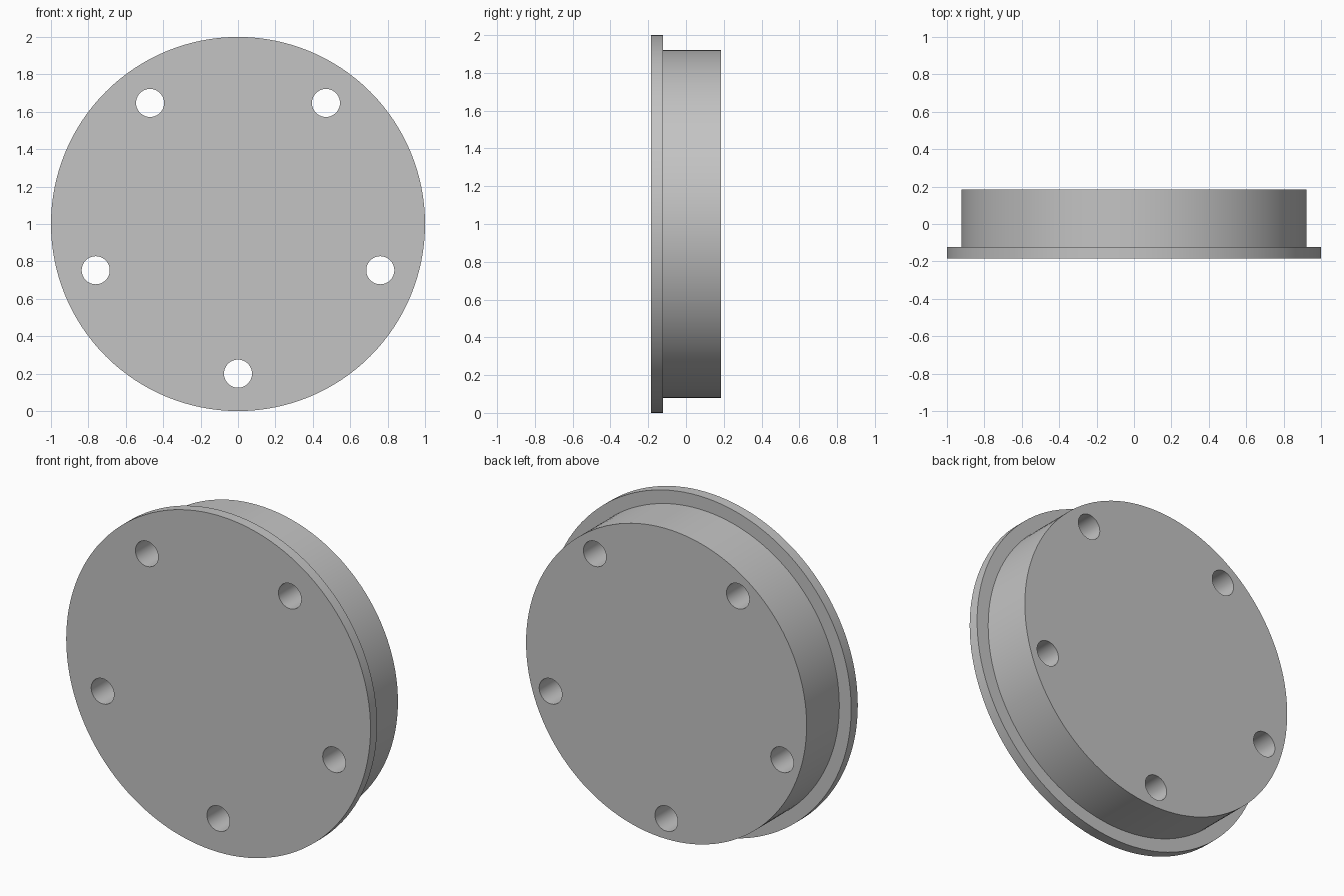
import bpy
import bmesh
from math import radians, cos, sin
from mathutils import Matrix, Vector

cube = bpy.data.objects.get("Cube")
if cube:
    bpy.data.objects.remove(cube, do_unlink=True)

SIDES = 128
DEPTH = 0.369        # overall thickness along y
FLANGE = 0.062       # flange thickness
FRONT, BACK = -DEPTH / 2, DEPTH / 2
CENTRE_Z = 1.0

grey = bpy.data.materials.new("plain grey")
grey.use_nodes = True
colour = (0.55, 0.55, 0.55, 1.0)
grey.diffuse_color = colour
grey.node_tree.nodes["Principled BSDF"].inputs["Base Color"].default_value = colour


def new_object(name, bm):
    bmesh.ops.recalc_face_normals(bm, faces=bm.faces)
    mesh = bpy.data.meshes.new(name)
    bm.to_mesh(mesh)
    bm.free()
    mesh.materials.append(grey)
    obj = bpy.data.objects.new(name, mesh)
    bpy.context.collection.objects.link(obj)
    return obj


# Flange and body turned from one stepped profile of (radius, y)
profile = [(1.0, FRONT), (1.0, FRONT + FLANGE), (0.922, FRONT + FLANGE), (0.922, BACK)]
bm = bmesh.new()
rings = []
for radius, y in profile:
    rings.append([bm.verts.new((radius * cos(radians(360 * i / SIDES)), y,
                                CENTRE_Z + radius * sin(radians(360 * i / SIDES))))
                  for i in range(SIDES)])
for a, b in zip(rings, rings[1:]):
    for i in range(SIDES):
        j = (i + 1) % SIDES
        bm.faces.new((a[i], a[j], b[j], b[i]))
bm.faces.new(rings[0])
bm.faces.new(rings[-1])
cover = new_object("flanged_cover", bm)

# Five bolt holes, the first one at the bottom
bm = bmesh.new()
for k in range(5):
    angle = radians(-90 + 72 * k)
    place = Matrix.Translation(Vector((0.8 * cos(angle), 0, CENTRE_Z + 0.8 * sin(angle))))
    bmesh.ops.create_cone(bm, cap_ends=True, segments=48, radius1=0.075, radius2=0.075,
                          depth=1.0, matrix=place @ Matrix.Rotation(radians(90), 4, 'X'))
cutter = new_object("bolt_hole_cutter", bm)
cutter.hide_render = True

cut = cover.modifiers.new("bolt_holes", 'BOOLEAN')
cut.operation = 'DIFFERENCE'
cut.solver = 'EXACT'
cut.object = cutter

# Apply the cut, drop the helper, and smooth the round walls
bpy.ops.object.select_all(action='DESELECT')
cover.select_set(True)
bpy.context.view_layer.objects.active = cover
bpy.ops.object.modifier_apply(modifier=cut.name)
bpy.data.objects.remove(cutter, do_unlink=True)
bpy.ops.object.shade_smooth_by_angle(angle=radians(30))
